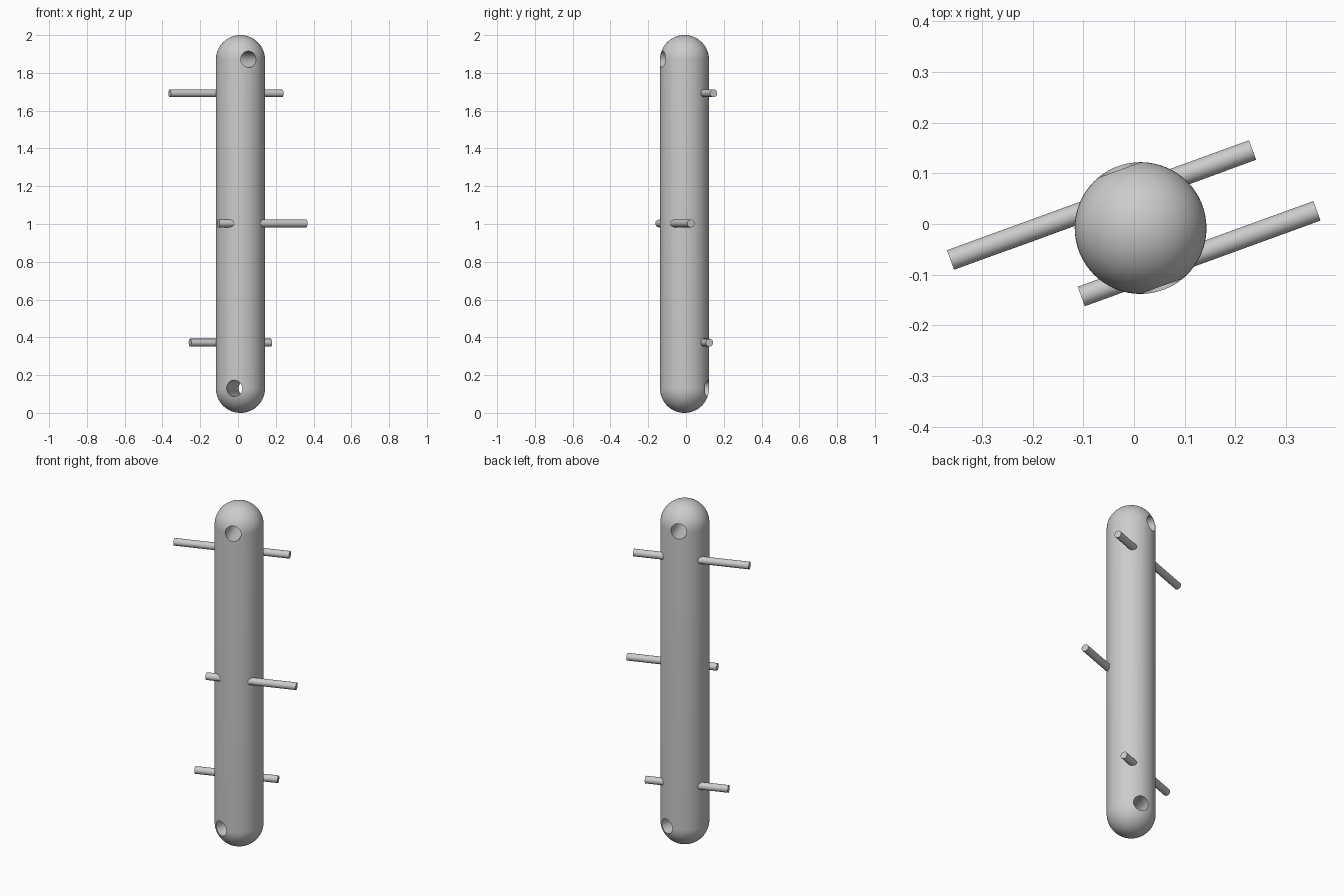
import bpy, bmesh
from math import sin, cos, pi, radians
from mathutils import Vector, Matrix

cube = bpy.data.objects.get("Cube")
if cube:
    bpy.data.objects.remove(cube, do_unlink=True)

RADIUS, HEIGHT = 0.13, 2.0
CENTRE = Vector((0.013, -0.008, 0))

grey = bpy.data.materials.new("plain grey")
grey.use_nodes = True
colour = (0.6, 0.6, 0.6, 1)
grey.diffuse_color = colour
grey.node_tree.nodes["Principled BSDF"].inputs["Base Color"].default_value = colour


def finish(name, bm):
    mesh = bpy.data.meshes.new(name)
    bm.to_mesh(mesh)
    bm.free()
    mesh.materials.append(grey)
    obj = bpy.data.objects.new(name, mesh)
    bpy.context.collection.objects.link(obj)
    return obj


def activate(obj):
    bpy.ops.object.select_all(action='DESELECT')
    obj.select_set(True)
    bpy.context.view_layer.objects.active = obj


def smooth(obj):
    activate(obj)
    bpy.ops.object.shade_smooth_by_angle(angle=radians(35))


def cylinder(name, start, end, radius, sides=32):
    """Closed cylinder between two points."""
    start, end = Vector(start), Vector(end)
    axis = end - start
    turn = axis.to_track_quat('Z', 'Y').to_matrix().to_4x4()
    bm = bmesh.new()
    bmesh.ops.create_cone(bm, cap_ends=True, segments=sides, radius1=radius,
                          radius2=radius, depth=axis.length,
                          matrix=Matrix.Translation((start + end) / 2) @ turn)
    return finish(name, bm)


# Body: a lathed capsule
bm = bmesh.new()
steps = 16
arc = [(RADIUS * sin(i * pi / 2 / steps), RADIUS * cos(i * pi / 2 / steps))
       for i in range(steps + 1)]
profile = [(r, RADIUS - c) for r, c in arc]
profile += [(r, HEIGHT - RADIUS + c) for r, c in reversed(arc)]
verts = [bm.verts.new(CENTRE + Vector((r, 0, z))) for r, z in profile]
edges = [bm.edges.new(pair) for pair in zip(verts, verts[1:])]
bmesh.ops.spin(bm, geom=verts + edges, cent=CENTRE, axis=(0, 0, 1),
               angle=2 * pi, steps=64)
bmesh.ops.remove_doubles(bm, verts=bm.verts[:], dist=0.0001)
bmesh.ops.recalc_face_normals(bm, faces=bm.faces[:])
body = finish("body", bm)

# Cross holes through both ends, turned from the front by an angle
for name, z, angle in (("upper", 1.872, 20), ("lower", 0.13, -15)):
    reach = Vector((sin(radians(angle)), -cos(radians(angle)), 0)) * 0.3
    middle = CENTRE + Vector((0, 0, z))
    cutter = cylinder(name + "_hole_cutter", middle - reach, middle + reach, 0.043, 48)
    cutter.hide_render = True
    cut = body.modifiers.new(name + "_hole", 'BOOLEAN')
    cut.operation = 'DIFFERENCE'
    cut.solver = 'EXACT'
    cut.object = cutter
    activate(body)
    bpy.ops.object.modifier_apply(modifier=cut.name)
    bpy.data.objects.remove(cutter, do_unlink=True)
smooth(body)

# Straight rods passing through the body
rods = (
    ("upper_rod", (-0.362, -0.071), (0.234, 0.146), 1.692),
    ("middle_rod", (-0.104, -0.143), (0.361, 0.026), 1.003),
    ("lower_rod", (-0.254, -0.032), (0.174, 0.124), 0.372),
)
for name, a, b, z in rods:
    smooth(cylinder(name, (*a, z), (*b, z), 0.0205))
